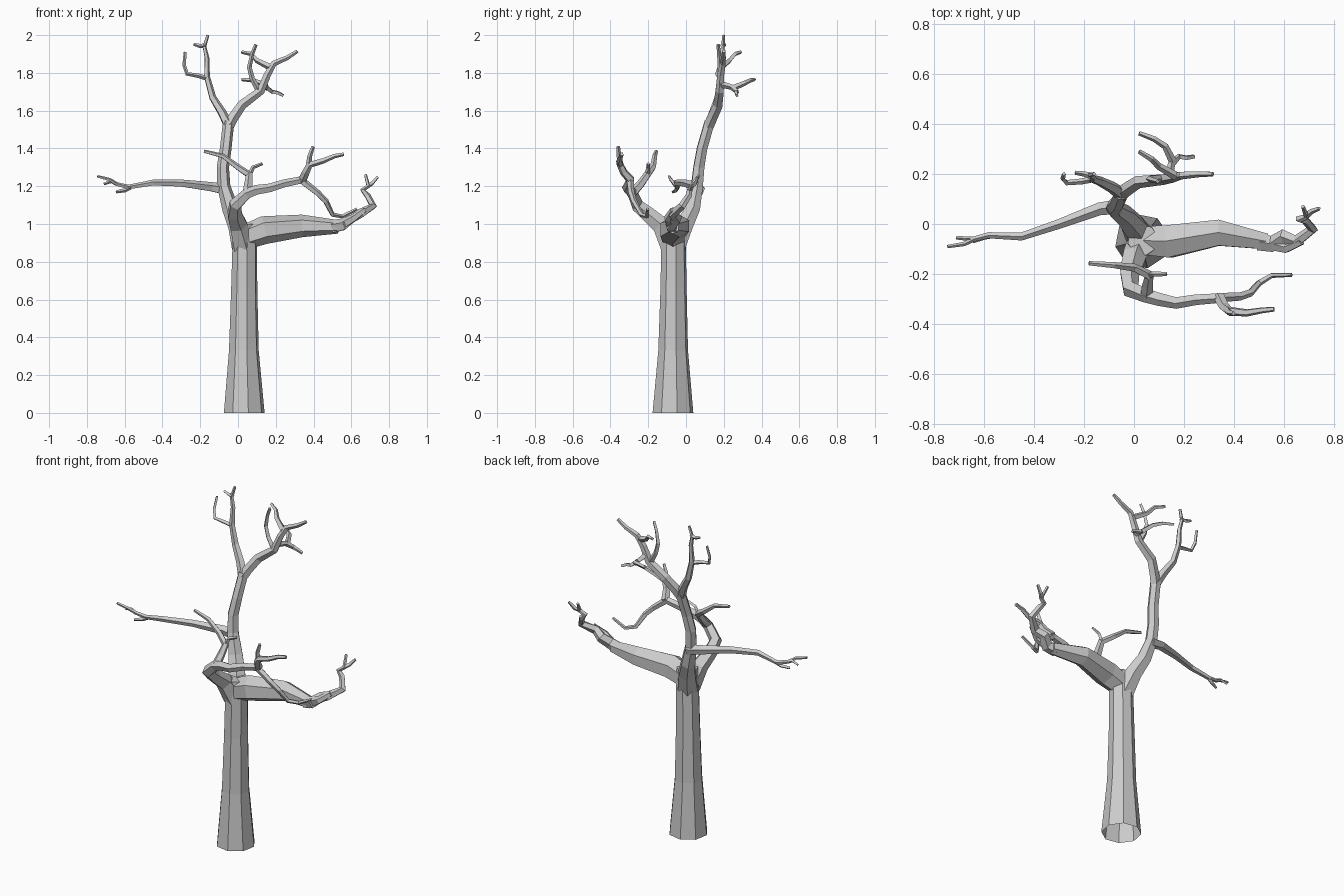
import bpy, bmesh, math
from mathutils import Vector


def add_tube(bm, pts, radii, sides, cap_start=True, spin=0.0):
    """Faceted tube along pts; radii are spread evenly along its length."""
    pts = [Vector(p) for p in pts]
    dist = [0.0]
    for a, b in zip(pts, pts[1:]):
        dist.append(dist[-1] + (b - a).length)
    rings, u, last = [], None, None
    for i, p in enumerate(pts):
        a = pts[max(i - 1, 0)]
        b = pts[min(i + 1, len(pts) - 1)]
        t = (p - a).normalized() + (b - p).normalized()
        t.normalize()
        if u is None:
            ref = Vector((0, 0, 1)) if abs(t.z) < 0.8 else Vector((1, 0, 0))
            u = ref - t * ref.dot(t)
        else:
            u = last.rotation_difference(t) @ u
        u.normalize()
        last = t
        v = t.cross(u)
        f = dist[i] / dist[-1] * (len(radii) - 1)
        k = min(int(f), len(radii) - 2)
        r = radii[k] + (radii[k + 1] - radii[k]) * (f - k)
        ring = []
        for s in range(sides):
            ang = spin + math.tau * s / sides
            ring.append(bm.verts.new(p + r * (math.cos(ang) * u + math.sin(ang) * v)))
        rings.append(ring)
    for lo, hi in zip(rings, rings[1:]):
        for s in range(sides):
            n = (s + 1) % sides
            bm.faces.new((lo[s], lo[n], hi[n], hi[s]))
    if cap_start:
        bm.faces.new(rings[0][::-1])
    bm.faces.new(rings[-1])


def make_part(name, tubes):
    """tubes: list of (points, radii, sides)."""
    bm = bmesh.new()
    for pts, radii, sides in tubes:
        add_tube(bm, pts, radii, sides)
    finish(name, bm)


def finish(name, bm):
    bmesh.ops.recalc_face_normals(bm, faces=bm.faces)
    me = bpy.data.meshes.new(name)
    bm.to_mesh(me)
    bm.free()
    bpy.context.collection.objects.link(bpy.data.objects.new(name, me))


TWIG = [0.013, 0.008]

# Trunk: eight sides, open at the bottom
bm = bmesh.new()
add_tube(bm, [(0.033, -0.069, 0), (0.031, -0.068, 0.33), (0.033, -0.066, 0.66),
              (0.036, -0.066, 0.9), (0.036, -0.064, 1.0)],
         [0.110, 0.087, 0.066, 0.073, 0.062], 8, cap_start=False, spin=0.2)
finish("trunk", bm)

# Heavy limb to the right
make_part("right_limb", [
    ([(0.01, -0.065, 0.92), (0.14, -0.07, 0.968), (0.34, -0.035, 0.99),
      (0.53, -0.07, 0.985)], [0.062, 0.078, 0.058, 0.036], 6),
    ([(0.50, -0.07, 0.985), (0.555, -0.08, 0.995), (0.60, -0.05, 1.03),
      (0.65, -0.07, 1.055), (0.715, -0.02, 1.095), (0.685, 0.015, 1.15),
      (0.66, 0.02, 1.18), (0.69, 0.03, 1.20), (0.675, 0.07, 1.26)],
     [0.038, 0.03, 0.022, 0.016, 0.008], 5),
    ([(0.685, 0.03, 1.20), (0.71, 0.05, 1.215), (0.74, 0.062, 1.25)], TWIG, 4),
    ([(0.54, -0.075, 0.99), (0.61, -0.095, 1.03), (0.67, -0.07, 1.075)], [0.03, 0.016], 5),
])

# Limb curving forward, then right
make_part("front_limb", [
    ([(0.03, -0.075, 0.88), (0.0, -0.13, 0.99), (-0.02, -0.2, 1.05),
      (-0.015, -0.26, 1.10), (0.05, -0.285, 1.16), (0.10, -0.30, 1.18),
      (0.17, -0.315, 1.19), (0.25, -0.302, 1.215), (0.35, -0.295, 1.235)],
     [0.062, 0.045, 0.032, 0.024, 0.020], 5),
    ([(0.34, -0.29, 1.23), (0.36, -0.33, 1.275), (0.38, -0.348, 1.315),
      (0.45, -0.355, 1.335), (0.51, -0.345, 1.36), (0.56, -0.34, 1.37)],
     [0.024, 0.017, 0.010], 5),
    ([(0.375, -0.345, 1.31), (0.38, -0.355, 1.36), (0.398, -0.358, 1.41)], [0.016, 0.009], 4),
    ([(0.33, -0.295, 1.235), (0.42, -0.29, 1.165), (0.465, -0.275, 1.12),
      (0.50, -0.235, 1.05), (0.55, -0.205, 1.04), (0.63, -0.203, 1.08)],
     [0.02, 0.015, 0.008], 5),
])

# Small forked branch on the front limb
make_part("inner_branch", [
    ([(0.05, -0.285, 1.16), (0.055, -0.24, 1.21), (0.06, -0.205, 1.26),
      (0.0, -0.175, 1.30), (-0.08, -0.165, 1.36), (-0.18, -0.157, 1.385)],
     [0.026, 0.017, 0.009], 5),
    ([(0.06, -0.205, 1.26), (0.08, -0.20, 1.30), (0.13, -0.20, 1.32)], TWIG, 4),
])

# Upright limb and its left fork
make_part("tall_limb", [
    ([(0.03, -0.06, 0.88), (0.0, -0.01, 0.99), (-0.04, 0.035, 1.08),
      (-0.075, 0.058, 1.20), (-0.08, 0.068, 1.30), (-0.065, 0.085, 1.40),
      (-0.05, 0.125, 1.54)], [0.064, 0.048, 0.035, 0.031, 0.03], 6),
    ([(-0.05, 0.12, 1.52), (-0.085, 0.145, 1.59), (-0.135, 0.17, 1.67),
      (-0.165, 0.18, 1.78), (-0.165, 0.19, 1.88), (-0.178, 0.195, 1.94),
      (-0.16, 0.20, 2.0)], [0.028, 0.02, 0.015, 0.008], 5),
    ([(-0.16, 0.18, 1.77), (-0.21, 0.17, 1.785), (-0.27, 0.165, 1.795),
      (-0.285, 0.18, 1.84), (-0.28, 0.20, 1.91)], TWIG, 4),
    ([(-0.17, 0.192, 1.945), (-0.20, 0.20, 1.942), (-0.235, 0.205, 1.952)], TWIG, 4),
])

# Right fork of the upright limb with its twigs
make_part("top_branch", [
    ([(-0.05, 0.12, 1.52), (-0.025, 0.14, 1.565), (0.02, 0.17, 1.63),
      (0.12, 0.18, 1.705), (0.155, 0.185, 1.79), (0.19, 0.195, 1.85),
      (0.26, 0.20, 1.88), (0.315, 0.20, 1.915)], [0.03, 0.026, 0.019, 0.010], 5),
    ([(0.17, 0.19, 1.83), (0.10, 0.23, 1.865), (0.07, 0.26, 1.90),
      (0.02, 0.29, 1.91)], [0.018, 0.009], 4),
    ([(0.14, 0.182, 1.74), (0.15, 0.24, 1.725), (0.18, 0.27, 1.70),
      (0.21, 0.265, 1.695), (0.24, 0.27, 1.68)], [0.018, 0.009], 4),
    ([(0.155, 0.25, 1.72), (0.125, 0.31, 1.745), (0.08, 0.34, 1.76),
      (0.02, 0.363, 1.765)], [0.016, 0.009], 4),
    ([(0.11, 0.18, 1.705), (0.075, 0.18, 1.77), (0.06, 0.18, 1.83),
      (0.075, 0.175, 1.90), (0.095, 0.17, 1.95)], [0.016, 0.009], 4),
])

# Thin limb to the left with its end twigs
make_part("left_branch", [
    ([(-0.06, 0.07, 1.18), (-0.14, 0.06, 1.195), (-0.30, 0.0, 1.215),
      (-0.45, -0.05, 1.218), (-0.58, -0.045, 1.195), (-0.64, -0.06, 1.21),
      (-0.68, -0.08, 1.235), (-0.745, -0.09, 1.252)],
     [0.031, 0.022, 0.018, 0.013, 0.007], 5),
    ([(-0.57, -0.045, 1.195), (-0.60, -0.052, 1.178), (-0.645, -0.07, 1.17)], TWIG, 4),
    ([(-0.64, -0.06, 1.21), (-0.67, -0.058, 1.225), (-0.71, -0.055, 1.212)], [0.01, 0.007], 4),
])
